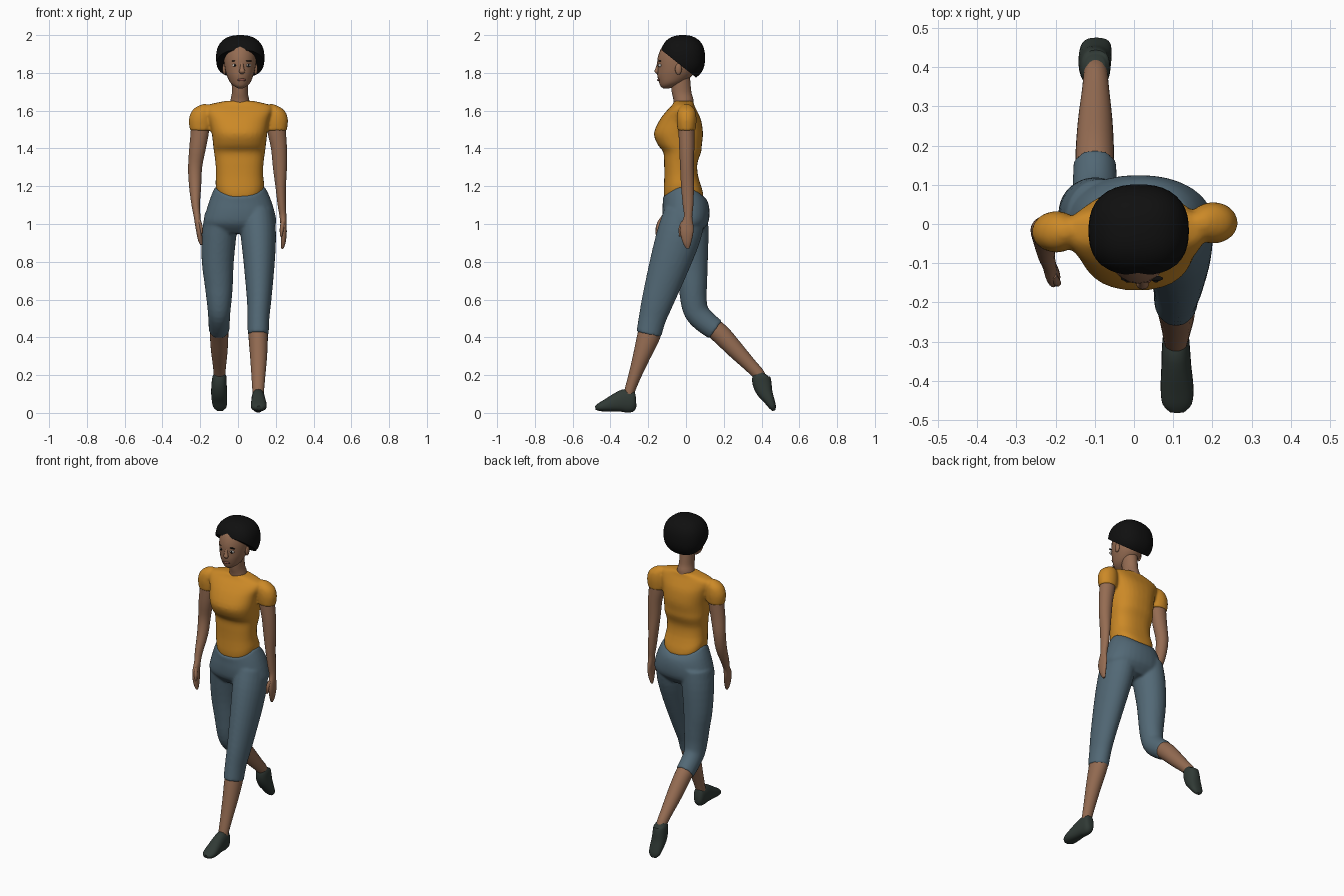
import bpy, bmesh, math
from mathutils import Vector, Matrix

COLORS = {
    "skin": (0.30, 0.15, 0.085), "shirt": (0.60, 0.25, 0.02), "trousers": (0.085, 0.14, 0.18),
    "hair": (0.005, 0.005, 0.005), "shoe": (0.03, 0.042, 0.036),
    "eye_white": (0.7, 0.65, 0.6), "lip": (0.22, 0.08, 0.06),
}
MATS = {}
for key, rgb in COLORS.items():
    MATS[key] = bpy.data.materials.new(key)
    MATS[key].diffuse_color = (*rgb, 1)


def smooth_rings(rings, sub=3):
    """Catmull-Rom interpolation of ring tuples."""
    rings = [tuple(r) + (0,) * (6 - len(r)) for r in rings]
    out = []
    for i in range(len(rings) - 1):
        p0, p1 = rings[max(i - 1, 0)], rings[i]
        p2, p3 = rings[i + 1], rings[min(i + 2, len(rings) - 1)]
        for k in range(sub):
            t = k / sub
            out.append([0.5 * (2 * b + (c - a) * t + (2 * a - 5 * b + 4 * c - d) * t * t
                               + (3 * b - a - 3 * c + d) * t ** 3)
                        for a, b, c, d in zip(p0, p1, p2, p3)])
    return out + [list(rings[-1])]


def tube(bm, rings, n=24, p=2.0, flat=False):
    """Loft of rings (x, y, z, rx, ry, dip); square to the path unless flat."""
    rings = smooth_rings(rings)
    loops = []
    for i, (x, y, z, rx, ry, dip) in enumerate(rings):
        a, b = rings[max(i - 1, 0)], rings[min(i + 1, len(rings) - 1)]
        t = Vector((0, b[1] - a[1], b[2] - a[2])).normalized()
        v = Vector((0, 1, 0)) if flat else t.cross(Vector((1, 0, 0)))
        loop = []
        for k in range(n):
            c, s = math.cos(2 * math.pi * k / n), math.sin(2 * math.pi * k / n)
            cc = math.copysign(abs(c) ** (2 / p), c) * max(rx, 0.003)
            ss = math.copysign(abs(s) ** (2 / p), s) * max(ry, 0.003)
            co = Vector((x + cc, y, z - dip * abs(s) ** 1.6)) + v * ss
            loop.append(bm.verts.new(co))
        loops.append(loop)
    for l0, l1 in zip(loops, loops[1:]):
        for k in range(n):
            bm.faces.new((l0[k], l0[(k + 1) % n], l1[(k + 1) % n], l1[k]))
    bm.faces.new(loops[0])
    bm.faces.new(loops[-1])


def ball(bm, loc, radii, seg=16):
    m = Matrix.Translation(loc) @ Matrix.Diagonal((*radii, 1))
    bmesh.ops.create_uvsphere(bm, u_segments=seg, v_segments=seg // 2 + 2, radius=1, matrix=m)


def finish(name, bm, mat, voxel=0):
    bmesh.ops.recalc_face_normals(bm, faces=bm.faces)
    me = bpy.data.meshes.new(name)
    bm.to_mesh(me)
    bm.free()
    me.materials.append(MATS[mat])
    me.shade_smooth()
    me.set_sharp_from_angle(angle=math.radians(55))
    ob = bpy.data.objects.new(name, me)
    bpy.context.collection.objects.link(ob)
    if voxel:  # blend overlapping tubes into one skin
        r = ob.modifiers.new("blend", 'REMESH')
        r.mode, r.voxel_size, r.use_smooth_shade = 'VOXEL', voxel, True
        s = ob.modifiers.new("soften", 'SMOOTH')
        s.factor, s.iterations = 0.5, 6
    return ob


# Shirt: torso and two short sleeves
bm = bmesh.new()
tube(bm, [(.01, -.012, 1.12, .11, .08, .02), (.01, -.012, 1.2, .128, .105, .05),
          (.008, -.025, 1.26, .125, .09, .01), (.008, -.028, 1.32, .127, .088),
          (.008, -.02, 1.38, .135, .1), (.008, -.033, 1.42, .14, .117),
          (.008, -.04, 1.48, .147, .13), (.005, -.03, 1.55, .16, .11),
          (.004, -.022, 1.60, .178, .08), (.004, -.015, 1.63, .165, .058),
          (.008, -.012, 1.652, .07, .05)], n=32, p=2.4, flat=True)
for sx, y in ((-1, -.02), (1, .003)):
    tube(bm, [(sx * .2 + .002, y, 1.495, .057, .048), (sx * .2 + .002, y, 1.55, .063, .053),
              (sx * .195 + .002, y, 1.595, .054, .048), (sx * .185, y, 1.62, .036, .033),
              (sx * .175, y, 1.635, .012, .012)], flat=True)
finish("shirt", bm, "shirt", .008)

# Trousers: pelvis, forward leg, trailing leg
bm = bmesh.new()
tube(bm, [(.01, -.012, 1.2, .131, .112, .06), (.012, -.003, 1.14, .158, .12, .025),
          (.012, 0, 1.06, .183, .125), (.01, 0, 1.0, .19, .115), (.01, 0, .95, .14, .07)],
     n=32, p=2.2, flat=True)
tube(bm, [(.1, -.005, 1.06, .09, .11), (.107, -.035, .95, .094, .118), (.112, -.083, .8, .083, .108),
          (.112, -.148, .6, .065, .086), (.108, -.178, .5, .058, .073), (.107, -.197, .415, .056, .067)])
tube(bm, [(-.085, .01, 1.06, .09, .105), (-.099, .02, .95, .092, .1), (-.107, .03, .8, .085, .086),
          (-.102, .036, .68, .075, .076), (-.1, .04, .6, .067, .07), (-.1, .055, .535, .06, .066),
          (-.1, .098, .485, .057, .062), (-.1, .157, .44, .055, .058)])
finish("trousers", bm, "trousers", .008)

# Lower legs
bm = bmesh.new()
tube(bm, [(.107, -.185, .45, .05, .06), (.107, -.2, .4, .051, .06), (.109, -.235, .3, .045, .046),
          (.108, -.27, .2, .037, .034), (.107, -.297, .12, .031, .028), (.107, -.305, .08, .028, .026)])
finish("front_lower_leg", bm, "skin")
bm = bmesh.new()
tube(bm, [(-.1, .12, .47, .05, .05), (-.1, .185, .415, .049, .052), (-.099, .265, .33, .044, .045),
          (-.098, .34, .252, .035, .036), (-.098, .38, .21, .031, .033), (-.098, .4, .18, .028, .028)])
finish("back_lower_leg", bm, "skin")

# Shoes: planted heel in front, pushed-off toe behind
bm = bmesh.new()
tube(bm, [(.107, -.264, .06, .015, .025), (.107, -.277, .06, .031, .055), (.107, -.32, .064, .036, .062),
          (.108, -.36, .057, .038, .052), (.11, -.42, .04, .042, .034), (.11, -.46, .03, .037, .021),
          (.11, -.48, .026, .018, .01)], p=2.3)
finish("front_shoe", bm, "shoe")
bm = bmesh.new()
tube(bm, [(-.098, .405, .214, .022, .03), (-.098, .398, .195, .036, .046), (-.1, .403, .155, .04, .05),
          (-.1, .417, .11, .042, .042), (-.098, .44, .068, .041, .029), (-.096, .458, .032, .035, .019),
          (-.095, .465, .012, .016, .008)], p=2.3)
finish("back_shoe", bm, "shoe")

# Arms with hands and thumbs
bm = bmesh.new()
tube(bm, [(.202, .003, 1.54, .048, .042), (.206, .003, 1.48, .048, .042), (.217, .004, 1.4, .042, .04),
          (.222, .005, 1.3, .037, .036), (.226, .008, 1.2, .028, .034), (.232, .011, 1.1, .022, .028),
          (.238, .011, 1.04, .018, .022), (.241, .006, .99, .016, .034), (.243, .004, .95, .015, .034),
          (.24, .006, .90, .012, .022), (.235, .01, .87, .006, .008)])
tube(bm, [(.237, -.015, 1.01, .011, .011), (.232, -.029, .975, .011, .011), (.228, -.03, .935, .006, .006)], n=10)
finish("back_swinging_arm", bm, "skin")
bm = bmesh.new()
tube(bm, [(-.2, -.02, 1.54, .048, .042), (-.203, -.02, 1.48, .048, .042), (-.214, -.02, 1.4, .044, .04),
          (-.227, -.016, 1.3, .037, .036), (-.227, -.035, 1.2, .032, .034), (-.224, -.078, 1.1, .022, .027),
          (-.217, -.102, 1.045, .018, .022), (-.212, -.12, 1.0, .016, .033), (-.206, -.13, .96, .015, .032),
          (-.2, -.135, .915, .012, .02), (-.195, -.138, .89, .006, .008)])
tube(bm, [(-.208, -.13, 1.02, .011, .011), (-.198, -.148, .985, .011, .011), (-.192, -.151, .95, .006, .006)], n=10)
finish("front_swinging_arm", bm, "skin")

# Neck, head, nose and ears
bm = bmesh.new()
tube(bm, [(.01, -.012, 1.6, .06, .05), (.01, -.013, 1.655, .05, .053), (.01, -.022, 1.69, .043, .052),
          (.01, -.027, 1.73, .043, .052), (.01, -.03, 1.79, .045, .05)], flat=True)
tube(bm, [(.014, -.105, 1.718, .012, .015), (.013, -.095, 1.73, .034, .04), (.012, -.078, 1.75, .054, .065),
          (.011, -.06, 1.785, .07, .092), (.011, -.05, 1.82, .08, .102), (.011, -.04, 1.88, .087, .11),
          (.011, -.03, 1.94, .08, .095), (.011, -.025, 1.975, .04, .05)], flat=True)
tube(bm, [(.02, -.143, 1.855, .008, .008), (.021, -.15, 1.825, .011, .011), (.022, -.155, 1.807, .016, .012),
          (.022, -.15, 1.795, .008, .006)], n=12, flat=True)
for sx in (-1, 1):
    ball(bm, (.011 + sx * .083, -.04, 1.82), (.01, .018, .03), 12)
finish("head", bm, "skin")

# Facial features
whites, darks = bmesh.new(), bmesh.new()
for sx in (-1, 1):
    x = .02 + sx * .036
    ball(whites, (x, -.139, 1.84), (.014, .009, .008), 12)
    ball(darks, (x, -.145, 1.84), (.007, .005, .007), 10)
    ball(darks, (x, -.139, 1.863), (.019, .007, .003), 10)
finish("eye_whites", whites, "eye_white")
finish("pupils_and_brows", darks, "hair")
bm = bmesh.new()
ball(bm, (.02, -.145, 1.763), (.024, .008, .007), 12)
finish("lips", bm, "lip")

# Hair: rounded cap cut along a sloping hairline
bm = bmesh.new()
bmesh.ops.create_uvsphere(bm, u_segments=40, v_segments=24, radius=1)
for v in bm.verts:
    k = sum(abs(c) ** 2.4 for c in v.co) ** (-1 / 2.4)
    v.co = Vector((.012, -.017, 1.88)) + Vector((v.co.x * .128, v.co.y * .118, v.co.z * .12)) * k
bmesh.ops.bisect_plane(bm, geom=bm.verts[:] + bm.edges[:] + bm.faces[:], plane_co=(0, -.135, 1.925),
                       plane_no=(0, -.155, -.195), clear_outer=True)
bmesh.ops.holes_fill(bm, edges=[e for e in bm.edges if e.is_boundary], sides=0)
finish("hair", bm, "hair")
